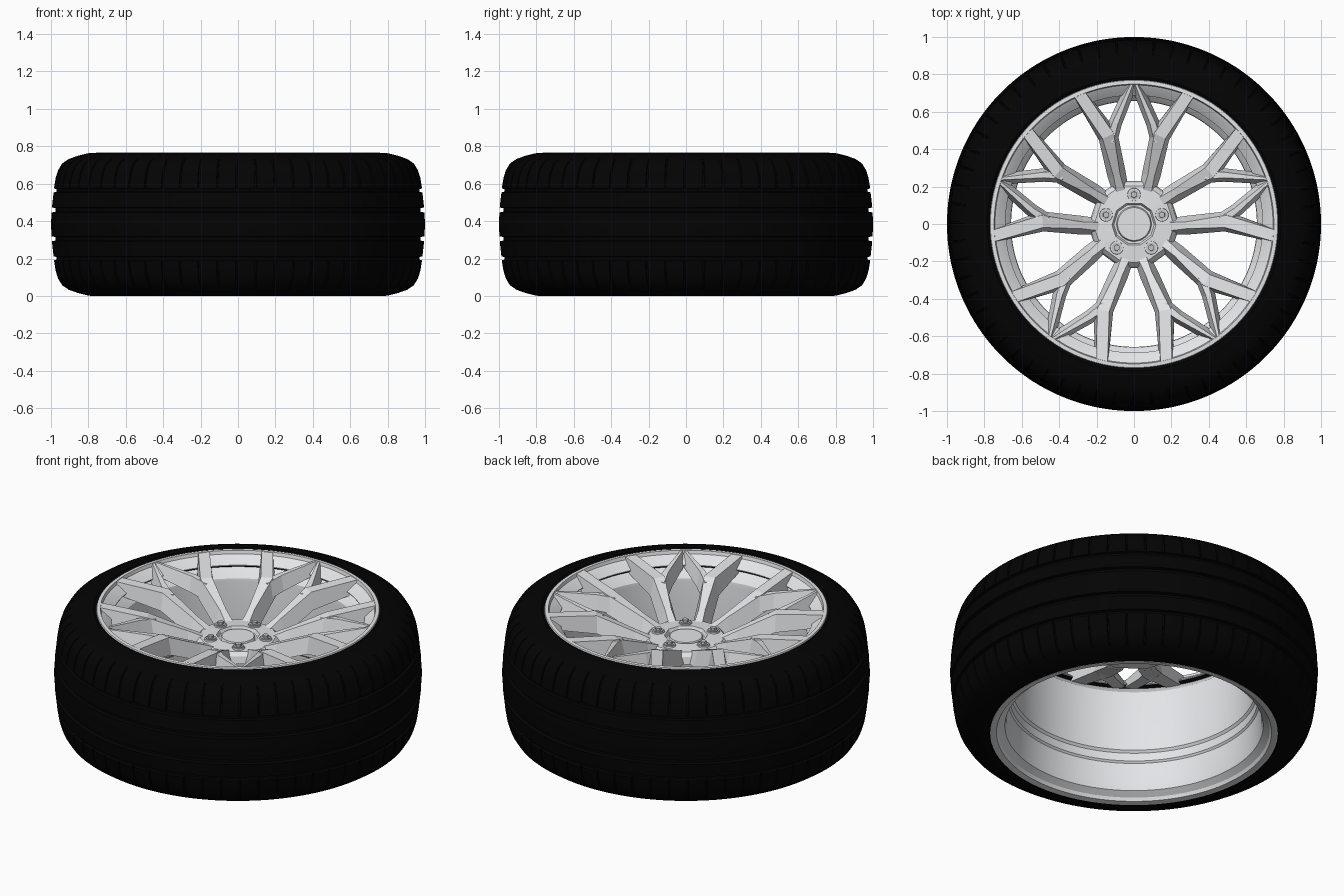
import bpy, bmesh, math
from mathutils import Vector, Matrix

if "Cube" in bpy.data.objects:
    bpy.data.objects.remove(bpy.data.objects["Cube"])


def material(name, col):
    m = bpy.data.materials.new(name)
    m.diffuse_color = (*col, 1)
    m.use_nodes = True
    m.node_tree.nodes["Principled BSDF"].inputs["Base Color"].default_value = m.diffuse_color
    return m


RUBBER = material("black_rubber", (0.0010, 0.0010, 0.0010))
ALLOY = material("silver_alloy", (0.79, 0.80, 0.82))
STEEL = material("grey_steel", (0.55, 0.56, 0.57))


def finish(bm, name, mat, smooth=None):
    bmesh.ops.recalc_face_normals(bm, faces=bm.faces)
    me = bpy.data.meshes.new(name)
    bm.to_mesh(me)
    bm.free()
    me.materials.append(mat)
    ob = bpy.data.objects.new(name, me)
    bpy.context.collection.objects.link(ob)
    if smooth:
        bpy.ops.object.select_all(action='DESELECT')
        ob.select_set(True)
        bpy.context.view_layer.objects.active = ob
        bpy.ops.object.shade_smooth_by_angle(angle=math.radians(smooth))
    return ob


def lathe(bm, rings):
    """rings: list of (angle, closed profile of (r, z)) joined all the way round"""
    loops = [[bm.verts.new((r * math.cos(a), r * math.sin(a), z)) for r, z in p]
             for a, p in rings]
    n = len(loops[0])
    for i, lo in enumerate(loops):
        nx = loops[(i + 1) % len(loops)]
        for j in range(n):
            k = (j + 1) % n
            bm.faces.new((lo[j], nx[j], nx[k], lo[k]))


def turned(name, prof, mat):
    bm = bmesh.new()
    lathe(bm, [(i * math.tau / 120, prof) for i in range(120)])
    return finish(bm, name, mat, 25)


# ---- tyre: half profile mirrored about mid height, with four grooves
H = 0.765
MID = H / 2
half = [(0.757, 0.735), (0.770, 0.757), (0.785, 0.765), (0.81, 0.761), (0.86, 0.748),
        (0.905, 0.732), (0.94, 0.708), (0.962, 0.672), (0.975, 0.63), (0.984, 0.575),
        (0.970, 0.571), (0.970, 0.557), (0.986, 0.553), (0.995, 0.473),
        (0.976, 0.469), (0.976, 0.450), (0.996, 0.446), (1.0, MID + 0.005)]
profile = half + [(r, H - z) for r, z in reversed(half)]

# shoulder slots: same profile, pressed inward on both shoulders
slot = []
for r, z in profile:
    if r > 0.93 and 0.19 < abs(z - MID) < 0.34:
        r -= 0.008
        z -= math.copysign(0.003, z - MID)
    slot.append((r, z))

rings = []
PITCH = 60
for i in range(PITCH):
    for f, p in ((0, profile), (0.28, profile), (0.56, profile), (0.88, profile),
                 (0.90, slot), (0.97, slot), (0.99, profile)):
        rings.append(((i + f) * math.tau / PITCH, p))
bm = bmesh.new()
lathe(bm, rings)
finish(bm, "tyre", RUBBER, 30)

# ---- rim: front flare with lip, then the open barrel below a hidden shadow gap
turned("rim_flare", [(0.772, 0.752), (0.768, 0.765), (0.748, 0.766), (0.743, 0.747),
                     (0.732, 0.741), (0.688, 0.705), (0.688, 0.701), (0.735, 0.701)],
       ALLOY)
turned("rim_gap", [(0.690, 0.7005), (0.711, 0.683), (0.730, 0.683), (0.730, 0.7005)],
       RUBBER)
turned("rim_barrel", [(0.710, 0.690), (0.704, 0.686), (0.660, 0.638), (0.657, 0.620),
                      (0.660, 0.275), (0.672, 0.262), (0.674, 0.215), (0.684, 0.205),
                      (0.694, 0.075), (0.702, 0.045), (0.738, 0.022), (0.748, 0.004),
                      (0.765, 0.001), (0.782, 0.000), (0.775, 0.050), (0.715, 0.080),
                      (0.705, 0.250), (0.690, 0.600), (0.725, 0.690)],
       ALLOY)


# ---- spokes: bars with a trapezoid section swept along short paths
def bar(bm, path, rot):
    """path: list of (x, y, top z, bottom z, top width, bottom width)"""
    rows = []
    for i, (x, y, zt, zb, wt, wb) in enumerate(path):
        a, b = path[max(i - 1, 0)], path[min(i + 1, len(path) - 1)]
        d = Vector((b[0] - a[0], b[1] - a[1])).normalized()
        n = Vector((-d.y, d.x))
        rows.append([bm.verts.new(rot @ Vector((x + n.x * w / 2, y + n.y * w / 2, z)))
                     for w, z in ((wt, zt), (-wt, zt), (-wb, zb), (wb, zb))])
    for p, q in zip(rows, rows[1:]):
        for j in range(4):
            k = (j + 1) % 4
            bm.faces.new((p[j], p[k], q[k], q[j]))
    bm.faces.new(rows[0])
    bm.faces.new(rows[-1][::-1])


stem_and_outer = [(-0.070, 0.17, 0.600, 0.54, 0.045, 0.085),
                  (-0.092, 0.26, 0.640, 0.55, 0.036, 0.100),
                  (-0.138, 0.47, 0.735, 0.635, 0.066, 0.108),
                  (-0.292, 0.695, 0.764, 0.69, 0.062, 0.070)]
inner = [(-0.130, 0.44, 0.720, 0.63, 0.040, 0.080),
         (-0.100, 0.54, 0.737, 0.65, 0.030, 0.072),
         (-0.010, 0.752, 0.763, 0.70, 0.012, 0.058)]
bm = bmesh.new()
for i in range(5):
    rot = Matrix.Rotation(i * math.tau / 5, 3, 'Z')
    for s in (1, -1):
        for path in (stem_and_outer, inner):
            bar(bm, [(s * p[0], *p[1:]) for p in path], rot)
finish(bm, "spokes", ALLOY)


# ---- hub: ten-sided block with a round recess for the cap
def hub_ring(bm, r, z):
    out = []
    for i in range(5):
        for off in (-20, 20):
            a = math.radians(90 + 72 * i + off)
            out.append(bm.verts.new((r * math.cos(a), r * math.sin(a), z)))
    return out


bm = bmesh.new()
layers = [hub_ring(bm, r, z) for r, z in
          ((0.245, 0.54), (0.236, 0.580), (0.215, 0.602), (0.118, 0.608), (0.108, 0.588))]
for p, q in zip(layers, layers[1:]):
    for j in range(10):
        k = (j + 1) % 10
        bm.faces.new((p[j], p[k], q[k], q[j]))
bm.faces.new(layers[0][::-1])
bm.faces.new(layers[-1])
finish(bm, "hub", ALLOY)


def cylinder(bm, x, y, z0, z1, r0, r1, sides):
    bmesh.ops.create_cone(bm, cap_ends=True, segments=sides, radius1=r0, radius2=r1,
                          depth=z1 - z0,
                          matrix=Matrix.Translation((x, y, (z0 + z1) / 2)))


# ---- centre cap
bm = bmesh.new()
cylinder(bm, 0, 0, 0.57, 0.603, 0.100, 0.088, 32)
finish(bm, "centre_cap", ALLOY, 20)

# ---- wheel bolts on round bosses
bosses, bolts = bmesh.new(), bmesh.new()
for i in range(5):
    a = math.radians(90 + 72 * i)
    x, y = 0.157 * math.cos(a), 0.157 * math.sin(a)
    cylinder(bosses, x, y, 0.58, 0.612, 0.040, 0.034, 20)
    cylinder(bolts, x, y, 0.60, 0.616, 0.027, 0.027, 20)
    cylinder(bolts, x, y, 0.60, 0.630, 0.019, 0.017, 6)
finish(bosses, "bolt_bosses", ALLOY, 25)
finish(bolts, "wheel_bolts", STEEL, 25)
